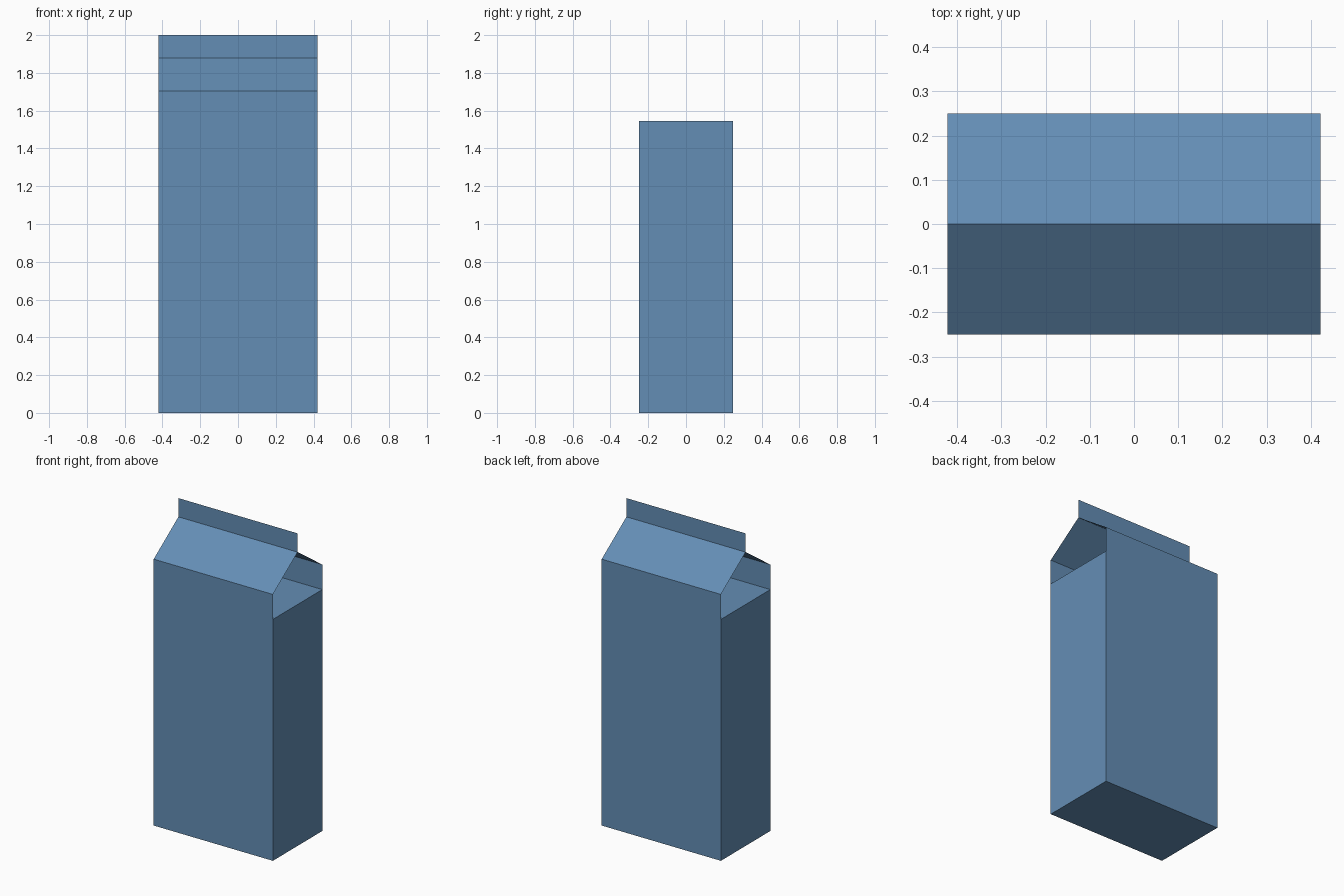
import bpy
import bmesh

cube = bpy.data.objects.get("Cube")
if cube:
    bpy.data.objects.remove(cube, do_unlink=True)

HALF_W, HALF_D = 0.422, 0.25
BODY_TOP, EAVES, RIDGE, TOP = 1.545, 1.705, 1.88, 2.0

blue = bpy.data.materials.new("carton blue")
blue.use_nodes = True
colour = (0.127, 0.27, 0.462, 1)
blue.diffuse_color = colour
blue.node_tree.nodes["Principled BSDF"].inputs["Base Color"].default_value = colour


def sweep(name, profile, closed=False):
    """Sweep a (y, z) profile across the carton width; closed profiles get end caps."""
    bm = bmesh.new()
    left = [bm.verts.new((HALF_W, y, z)) for y, z in profile]
    right = [bm.verts.new((-HALF_W, y, z)) for y, z in profile]
    count = len(profile)
    for i in range(count if closed else count - 1):
        j = (i + 1) % count
        bm.faces.new((left[i], left[j], right[j], right[i]))
    if closed:
        bm.faces.new(left)
        bm.faces.new(right[::-1])
        bmesh.ops.recalc_face_normals(bm, faces=bm.faces)
    mesh = bpy.data.meshes.new(name)
    bm.to_mesh(mesh)
    bm.free()
    mesh.materials.append(blue)
    obj = bpy.data.objects.new(name, mesh)
    bpy.context.collection.objects.link(obj)
    return obj


# Closed box with a flat top
sweep("carton_body", [(-HALF_D, 0), (HALF_D, 0), (HALF_D, BODY_TOP), (-HALF_D, BODY_TOP)], closed=True)

# Folded paper roof, open at both ends, ordered so that normals face outward
sweep("gable_roof", [(HALF_D, BODY_TOP), (HALF_D, EAVES), (0, RIDGE),
                     (-HALF_D, EAVES), (-HALF_D, BODY_TOP)])

# Upright paper seal along the ridge
sweep("top_seal", [(0, TOP), (0, RIDGE)])
